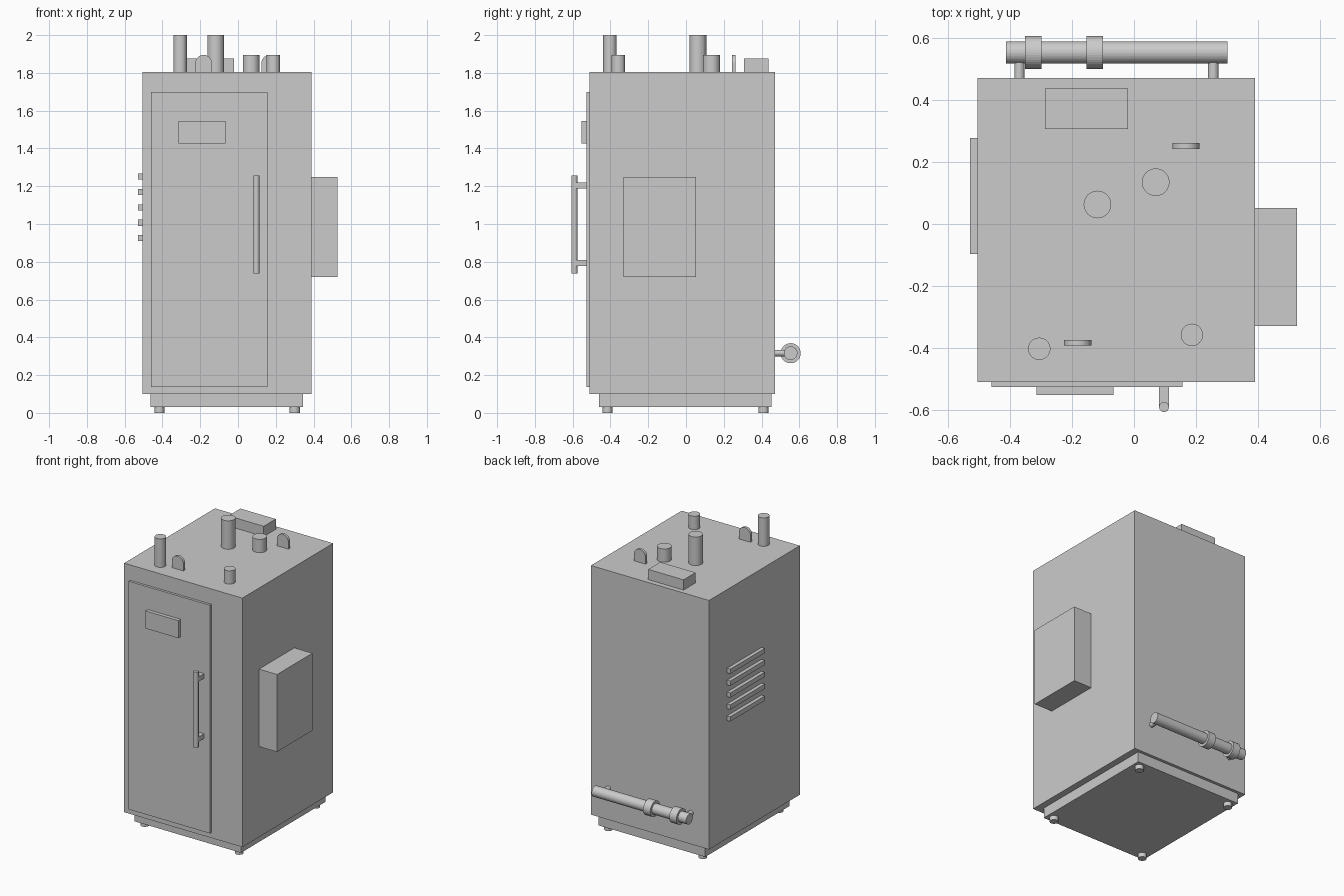
import bpy, bmesh
from math import pi, sin, cos
from mathutils import Matrix, Vector

cube = bpy.data.objects.get("Cube")
if cube:
    bpy.data.objects.remove(cube, do_unlink=True)

GREY = (0.6, 0.6, 0.6, 1)
mat = bpy.data.materials.new("light grey metal")
mat.use_nodes = True
mat.diffuse_color = GREY
mat.node_tree.nodes["Principled BSDF"].inputs["Base Color"].default_value = GREY


def finish(name, bm):
    bmesh.ops.recalc_face_normals(bm, faces=bm.faces[:])
    mesh = bpy.data.meshes.new(name)
    bm.to_mesh(mesh)
    bm.free()
    mesh.materials.append(mat)
    obj = bpy.data.objects.new(name, mesh)
    bpy.context.collection.objects.link(obj)
    return obj


def box(name, x, y, z):
    """Box from (low, high) ranges."""
    bm = bmesh.new()
    bmesh.ops.create_cube(bm, size=1)
    for v in bm.verts:
        v.co = [lo + (c + 0.5) * (hi - lo) for c, (lo, hi) in zip(v.co, (x, y, z))]
    return finish(name, bm)


def rod(name, start, end, radius):
    """Closed cylinder between two points."""
    a, b = Vector(start), Vector(end)
    bm = bmesh.new()
    turn = (b - a).to_track_quat('Z', 'Y').to_matrix().to_4x4()
    bmesh.ops.create_cone(bm, cap_ends=True, segments=40, radius1=radius, radius2=radius,
                          depth=(b - a).length,
                          matrix=Matrix.Translation((a + b) / 2) @ turn)
    return finish(name, bm)


def lug(name, x, y, z, radius, thick):
    """Upright plate with a half-round top."""
    outline = [(-radius, 0), (radius, 0)]
    outline += [(radius * cos(pi * i / 20), 0.046 + radius * sin(pi * i / 20)) for i in range(21)]
    bm = bmesh.new()
    face = bm.faces.new([bm.verts.new((x + u, y - thick / 2, z + w)) for u, w in outline])
    moved = bmesh.ops.extrude_face_region(bm, geom=[face])["geom"]
    bmesh.ops.translate(bm, vec=(0, thick, 0),
                        verts=[g for g in moved if isinstance(g, bmesh.types.BMVert)])
    return finish(name, bm)


TOP, FRONT, BACK, LEFT, RIGHT = 1.805, -0.51, 0.472, -0.505, 0.39

# Cabinet, plinth and feet
box("cabinet", (LEFT, RIGHT), (FRONT, BACK), (0.10, TOP))
box("plinth", (-0.462, 0.345), (-0.46, 0.452), (0.03, 0.10))
for x in (-0.415, 0.30):
    for y in (-0.415, 0.41):
        rod("foot", (x, y, 0), (x, y, 0.03), 0.027)

# Door with display and handle
box("door", (-0.46, 0.157), (-0.527, FRONT), (0.138, 1.70))
box("door_display", (-0.315, -0.066), (-0.552, -0.527), (1.425, 1.545))
rod("door_handle", (0.097, -0.591, 0.738), (0.097, -0.591, 1.258), 0.016)
for z in (0.793, 1.205):
    box("handle_bracket", (0.081, 0.113), (-0.589, -0.527), (z - 0.016, z + 0.016))

# Side box and vent slats
box("control_box", (RIGHT, 0.527), (-0.33, 0.052), (0.72, 1.25))
for i in range(5):
    z = 0.925 + i * 0.0815
    box("vent_slat", (-0.53, LEFT), (-0.097, 0.277), (z - 0.016, z + 0.016))

# Roof fittings
box("roof_box", (-0.288, -0.02), (0.307, 0.437), (TOP, 1.875))
for x, y, r, z in ((-0.118, 0.063, 0.0445, 2.0), (0.07, 0.135, 0.0445, 1.896),
                   (0.187, -0.358, 0.036, 1.896), (-0.306, -0.403, 0.036, 2.0)):
    rod("roof_pipe", (x, y, TOP), (x, y, z), r)
lug("lifting_lug_back", 0.168, 0.252, TOP, 0.044, 0.018)
lug("lifting_lug_front", -0.182, -0.384, TOP, 0.044, 0.018)

# Rear manifold
PY, PZ = 0.554, 0.316
rod("rear_pipe", (-0.414, PY, PZ), (0.302, PY, PZ), 0.036)
for x in (-0.325, -0.127):
    rod("pipe_collar", (x - 0.027, PY, PZ), (x + 0.027, PY, PZ), 0.053)
for x in (-0.37, 0.256):
    rod("pipe_stub", (x, BACK, PZ), (x, PY, PZ), 0.0165)
